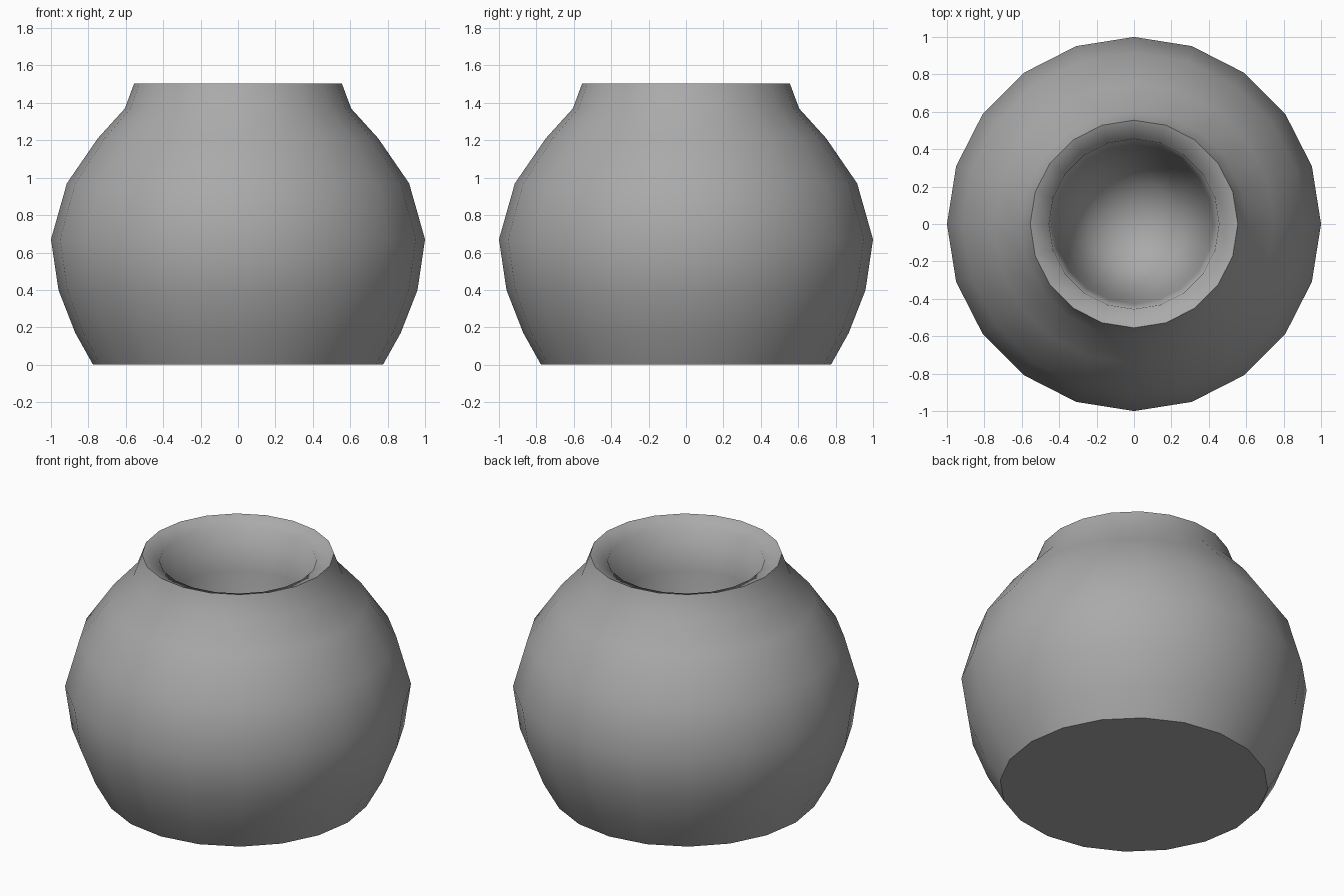
import bpy
import bmesh
from math import cos, sin, tau

SIDES = 20

cube = bpy.data.objects.get("Cube")
if cube:
    bpy.data.objects.remove(cube, do_unlink=True)

# Plain grey clay
clay = bpy.data.materials.new("grey_clay")
clay.use_nodes = True
grey = (0.4, 0.4, 0.4, 1)
clay.diffuse_color = grey
clay.node_tree.nodes["Principled BSDF"].inputs["Base Color"].default_value = grey

# Profiles as (radius, height): outer wall going up, then the hollow going down
outer = [(0.775, 0), (0.87, 0.17), (0.96, 0.4), (1, 0.67),
         (0.915, 0.97), (0.75, 1.21), (0.605, 1.37), (0.555, 1.505)]
hollow = [(0.455, 1.465), (0.425, 1.2), (0.39, 0.95), (0.33, 0.72),
          (0.24, 0.59), (0.12, 0.52)]
hollow_floor = 0.5


def add_ring(bm, radius, height):
    return [bm.verts.new((radius * cos(tau * i / SIDES),
                          radius * sin(tau * i / SIDES), height))
            for i in range(SIDES)]


def ring_pairs(ring):
    return zip(ring, ring[1:] + ring[:1])


bm = bmesh.new()
rings = [add_ring(bm, r, z) for r, z in outer + hollow]

# Wall, lip and hollow as one continuous surface
for low, high in zip(rings, rings[1:]):
    for (a, b), (d, c) in zip(ring_pairs(low), ring_pairs(high)):
        bm.faces.new((a, b, c, d))

# Rounded floor of the hollow and flat base
centre = bm.verts.new((0, 0, hollow_floor))
for a, b in ring_pairs(rings[-1]):
    bm.faces.new((a, b, centre))
bm.faces.new(reversed(rings[0]))

# Smooth all over, with crisp base and outer lip edges
for face in bm.faces:
    face.smooth = True
for ring in (rings[0], rings[len(outer) - 1]):
    for a, b in ring_pairs(ring):
        bm.edges.get((a, b)).smooth = False

mesh = bpy.data.meshes.new("round_pot")
bm.to_mesh(mesh)
bm.free()
mesh.materials.append(clay)
pot = bpy.data.objects.new("round_pot", mesh)
bpy.context.collection.objects.link(pot)
